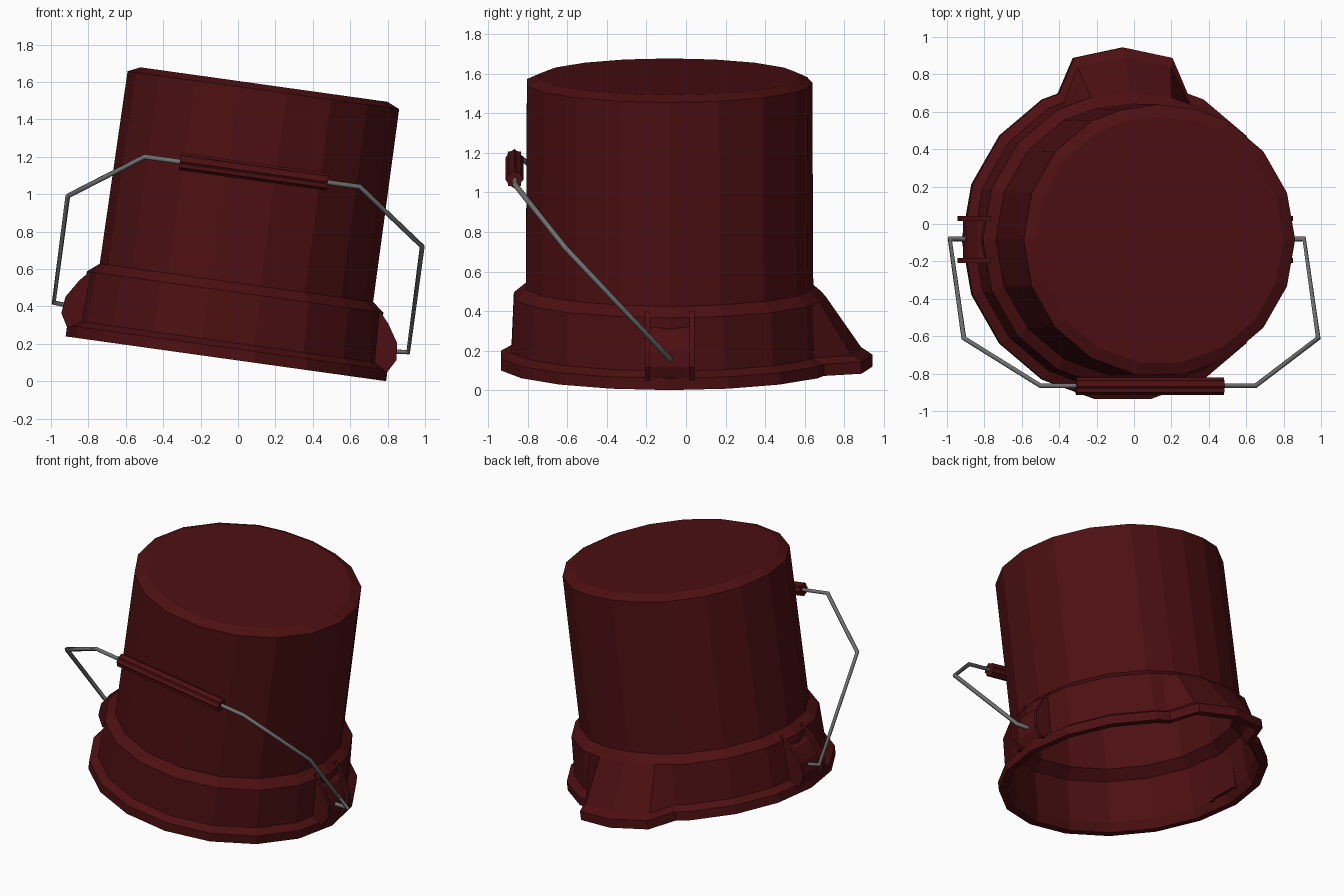
import bpy, bmesh
from math import sin, cos, pi, radians
from mathutils import Matrix, Vector

if "Cube" in bpy.data.objects:
    bpy.data.objects.remove(bpy.data.objects["Cube"])

TILT = Matrix.Translation((-0.065, -0.083, 0.12)) @ Matrix.Rotation(radians(7.95), 4, 'Y')


def material(name, color):
    m = bpy.data.materials.new(name)
    m.diffuse_color = (*color, 1)
    m.use_nodes = True
    m.node_tree.nodes["Principled BSDF"].inputs["Base Color"].default_value = m.diffuse_color
    return m


RED = material("dark_red", (0.075, 0.005, 0.006))
STEEL = material("steel", (0.16, 0.16, 0.16))


def finish(name, bm, mat, matrix=Matrix()):
    bmesh.ops.recalc_face_normals(bm, faces=bm.faces)
    bm.transform(matrix)
    me = bpy.data.meshes.new(name)
    bm.to_mesh(me)
    bm.free()
    me.materials.append(mat)
    ob = bpy.data.objects.new(name, me)
    bpy.context.collection.objects.link(ob)
    return ob


def bridge(bm, a, b):
    n = len(a)
    for i in range(n):
        bm.faces.new((a[i], a[(i + 1) % n], b[(i + 1) % n], b[i]))


def prism(bm, outline, y0, y1):
    a, b = [[bm.verts.new((x, y, z)) for x, z in outline] for y in (y0, y1)]
    bm.faces.new(a)
    bm.faces.new(b)
    bridge(bm, a, b)


# Bucket shell: 18-sided profile rings, with extra points forming the spout
SPOUT = {74: (0.03, 0.15), 90: (0, 0.175), 106: (-0.03, 0.15)}
ANGLES = sorted([a for a in range(0, 360, 20) if a not in (80, 100)] + [66, 114] + list(SPOUT))
# radius, height, spout amount: outside from crown to rim, then inside back up
PROFILE = [(0.667, 1.48, 0), (0.733, 1.45, 0), (0.738, 0.41, 0), (0.80, 0.36, 0),
           (0.812, 0.09, 1), (0.865, 0.06, 1), (0.865, 0, 1), (0.815, 0, 1),
           (0.79, 0.06, 1), (0.775, 0.34, 0), (0.71, 0.40, 0), (0.705, 1.42, 0)]


def ring(bm, r, w, spout):
    verts = []
    for a in ANGLES:
        t = radians(a)
        rr = r * cos(radians(10)) / cos(radians(a % 20 - 10))
        dx, dy = SPOUT.get(a, (0, 0))
        verts.append(bm.verts.new((rr * cos(t) + dx * spout, rr * sin(t) + dy * spout, w)))
    return verts


bm = bmesh.new()
rings = [ring(bm, *p) for p in PROFILE]
for a, b in zip(rings, rings[1:]):
    bridge(bm, a, b)
bm.faces.new(rings[0])
bm.faces.new(rings[-1])
finish("bucket_shell", bm, RED, TILT)

# Handle lugs: two curved ribs around a recessed panel on each side
RIB = [(0.76, 0.39), (0.835, 0.305), (0.895, 0.21), (0.905, 0.12), (0.865, 0.05), (0.76, 0.05)]
PANEL = [(0.76, 0.33), (0.82, 0.29), (0.865, 0.20), (0.875, 0.12), (0.855, 0.06), (0.76, 0.06)]
for side, name in ((1, "right_lug"), (-1, "left_lug")):
    bm = bmesh.new()
    for outline, y0, y1 in ((RIB, -0.125, -0.10), (RIB, 0.10, 0.125), (PANEL, -0.10, 0.10)):
        prism(bm, [(x * side, z) for x, z in outline], y0, y1)
    finish(name, bm, RED, TILT)

# Wire handle, swung down towards the front
PATH = [(-0.86, -0.08, 0.395), (-0.985, -0.08, 0.42), (-0.91, -0.61, 0.99), (-0.50, -0.865, 1.20),
        (0.65, -0.865, 1.04), (0.985, -0.61, 0.72), (0.91, -0.08, 0.155), (0.80, -0.08, 0.16)]
cu = bpy.data.curves.new("wire_handle", 'CURVE')
cu.dimensions = '3D'
cu.bevel_depth = 0.014
cu.bevel_resolution = 1
cu.use_fill_caps = True
sp = cu.splines.new('POLY')
sp.points.add(len(PATH) - 1)
for p, co in zip(sp.points, PATH):
    p.co = (*co, 1)
cu.materials.append(STEEL)
wire = bpy.data.objects.new("wire_handle", cu)
bpy.context.collection.objects.link(wire)
bpy.context.view_layer.objects.active = wire
wire.select_set(True)
bpy.ops.object.convert(target='MESH')

# Ribbed grip around the middle of the wire
start, end = Vector((-0.31, -0.868, 1.175)), Vector((0.48, -0.868, 1.065))
bm = bmesh.new()
ends = []
for z in (0, (end - start).length):
    ends.append([bm.verts.new(((0.046, 0.037)[i % 2] * cos(i * pi / 8),
                               (0.046, 0.037)[i % 2] * sin(i * pi / 8), z)) for i in range(16)])
    bm.faces.new(ends[-1])
bridge(bm, *ends)
turn = (end - start).to_track_quat('Z', 'Y').to_matrix().to_4x4()
finish("handle_grip", bm, RED, Matrix.Translation(start) @ turn)
